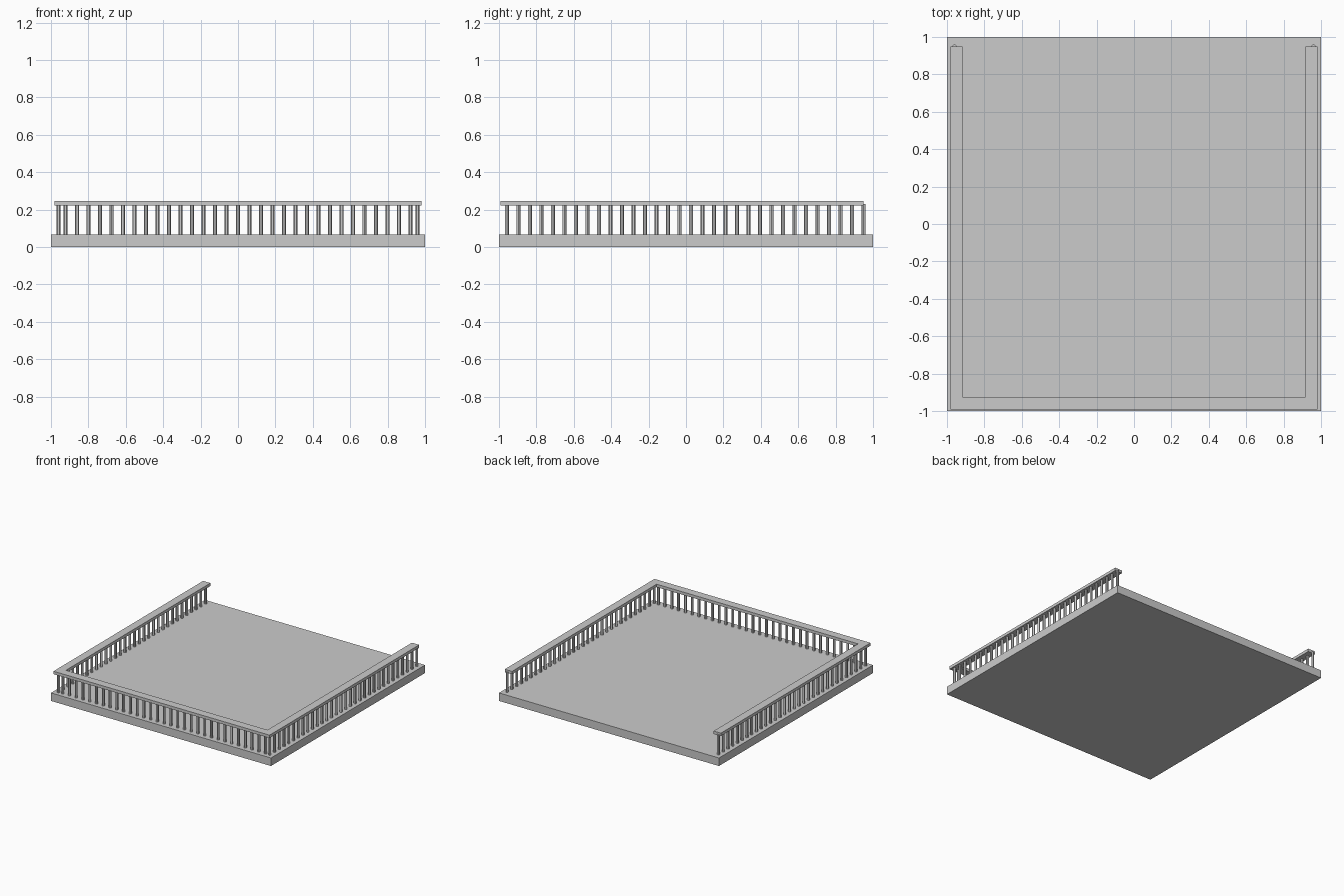
import bpy, bmesh
from mathutils import Matrix, Vector

if "Cube" in bpy.data.objects:
    bpy.data.objects.remove(bpy.data.objects["Cube"])


def finish(bm, name):
    bmesh.ops.recalc_face_normals(bm, faces=bm.faces)
    mesh = bpy.data.meshes.new(name)
    bm.to_mesh(mesh)
    bm.free()
    obj = bpy.data.objects.new(name, mesh)
    bpy.context.collection.objects.link(obj)
    return obj


def prism(name, outline, z0, z1):
    bm = bmesh.new()
    face = bm.faces.new([bm.verts.new((x, y, z0)) for x, y in outline])
    top = bmesh.ops.extrude_face_region(bm, geom=[face], use_keep_orig=True)
    verts = [v for v in top["geom"] if isinstance(v, bmesh.types.BMVert)]
    bmesh.ops.translate(bm, verts=verts, vec=(0, 0, z1 - z0))
    return finish(bm, name)


def baluster_row(name, start, end, count):
    z0, z1 = 0.06, 0.23
    bm = bmesh.new()
    for i in range(count):
        p = Vector(start).lerp(Vector(end), i / (count - 1))
        bmesh.ops.create_cone(bm, cap_ends=True, segments=12, radius1=0.0105,
                              radius2=0.0105, depth=z1 - z0,
                              matrix=Matrix.Translation((p.x, p.y, (z0 + z1) / 2)))
    obj = finish(bm, name)
    for o in bpy.context.selected_objects:
        o.select_set(False)
    obj.select_set(True)
    bpy.context.view_layer.objects.active = obj
    bpy.ops.object.shade_smooth_by_angle()


# Floor slab
prism("floor_slab", [(-1, -1), (1, -1), (1, 1), (-1, 1)], 0, 0.066)

# U-shaped handrail, open at the back
prism("handrail", [(-0.982, 0.95), (-0.982, -0.993), (0.982, -0.993), (0.982, 0.95),
                   (0.916, 0.95), (0.916, -0.926), (-0.916, -0.926), (-0.916, 0.95)],
      0.222, 0.246)

# Balusters along the front and both sides
baluster_row("front_balusters", (-0.922, -0.958), (0.922, -0.958), 31)
for side, sx in (("left", -1), ("right", 1)):
    baluster_row(side + "_balusters", (sx * 0.96, -0.958), (sx * 0.96, 0.95), 32)
